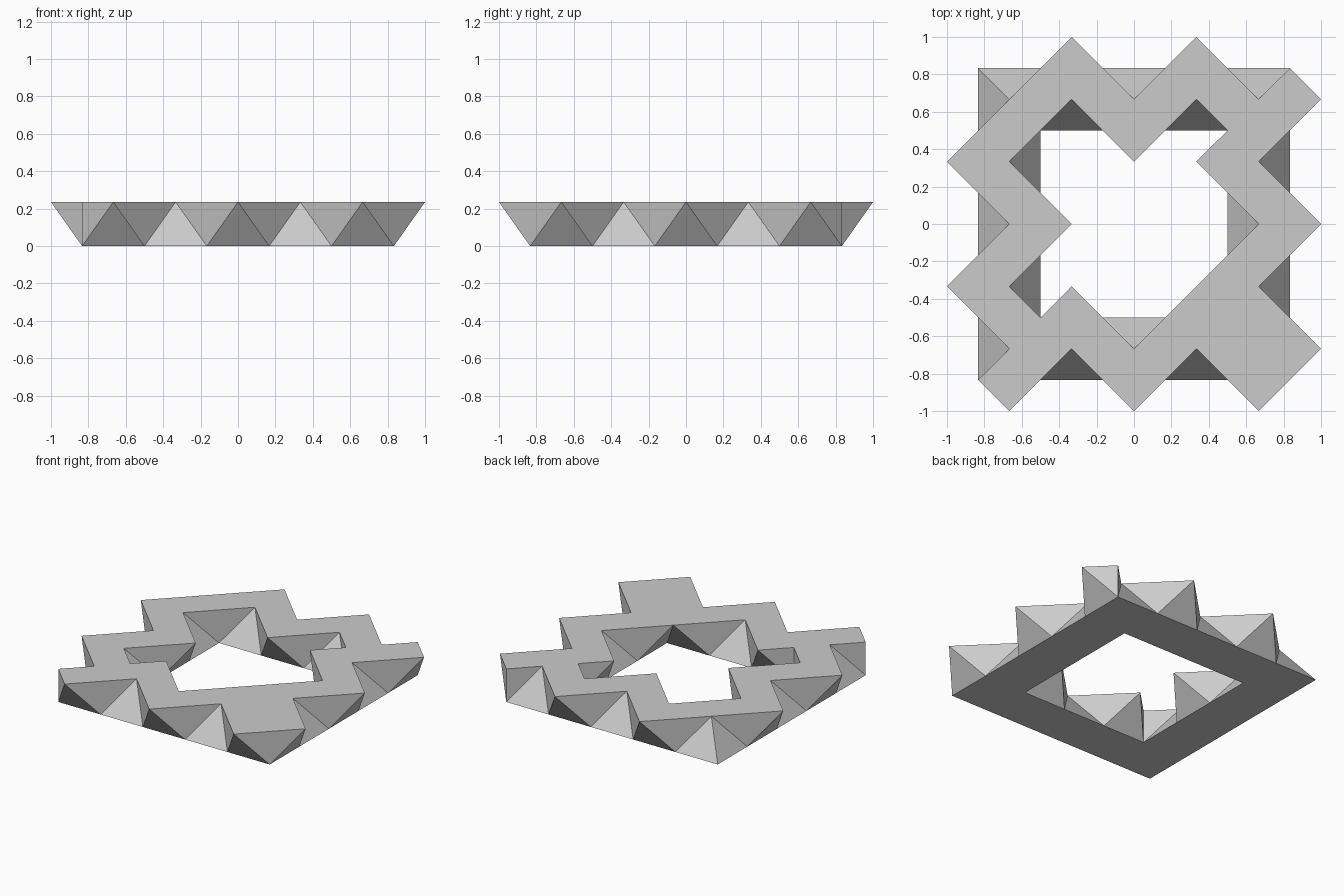
import bpy
import bmesh
from math import sqrt
from mathutils import Vector

cube = bpy.data.objects.get("Cube")
if cube:
    bpy.data.objects.remove(cube, do_unlink=True)

UNIT = 1 / 3               # edge of one lattice cell
HEIGHT = UNIT / sqrt(2)

# Sides in order: front, right, back, left; phase says how each zigzag starts
NORMALS = [Vector(n) for n in ((0, -1), (1, 0), (0, 1), (-1, 0))]
PHASES = (1, 1, -1, -1)


def add_wall(bm, cells, flip):
    """Triangulated wall from a straight square base to a zigzag top.
    Returns the base and top boundary edges."""
    half = cells * UNIT / 2
    base, tips = [], []
    for normal, phase in zip(NORMALS, PHASES):
        along = Vector((-normal.y, normal.x))
        for k in range(cells):
            start = normal * half + along * (k * UNIT - half)
            sway = flip * phase * (-1) ** k * UNIT / 2
            tip = start + along * UNIT / 2 + normal * sway
            base.append(bm.verts.new((*start, 0)))
            tips.append(tip)

    # Top outline; neighbouring tips may share a point at a corner
    top_verts = []
    for tip in tips:
        same = [v for v in top_verts if (v.co.xy - tip).length < 1e-4]
        top_verts.append(same[0] if same else bm.verts.new((*tip, HEIGHT)))

    base_edges, top_edges = [], []
    count = len(base)
    for i in range(count):
        foot, next_foot = base[i], base[(i + 1) % count]
        last, tip = top_verts[i - 1], top_verts[i]
        bm.faces.new((foot, next_foot, tip))
        base_edges.append(bm.edges.get((foot, next_foot)))
        if last is tip:
            continue
        # Upright triangle, split by an upright edge where the zigzag changes phase
        chain = [last, tip]
        middle = (last.co.xy + tip.co.xy) / 2
        if (middle - foot.co.xy).length > 1e-4:
            chain.insert(1, bm.verts.new((*foot.co.xy, HEIGHT)))
        for a, b in zip(chain, chain[1:]):
            bm.faces.new((foot, b, a))
            top_edges.append(bm.edges.get((a, b)))
    return base_edges, top_edges


# Zigzag ring: outer wall, inner wall, flat underside and flat top
bm = bmesh.new()
outer_base, outer_top = add_wall(bm, 5, 1)
inner_base, inner_top = add_wall(bm, 3, -1)
for edges in (outer_base + inner_base, outer_top + inner_top):
    bmesh.ops.triangle_fill(bm, use_beauty=True, edges=edges)
bmesh.ops.recalc_face_normals(bm, faces=bm.faces)

mesh = bpy.data.meshes.new("zigzag_ring")
bm.to_mesh(mesh)
bm.free()
ring = bpy.data.objects.new("zigzag_ring", mesh)
bpy.context.collection.objects.link(ring)

# Plain grey
grey = bpy.data.materials.new("light_grey")
grey.use_nodes = True
colour = (0.6, 0.6, 0.6, 1)
grey.diffuse_color = colour
grey.node_tree.nodes["Principled BSDF"].inputs["Base Color"].default_value = colour
mesh.materials.append(grey)
